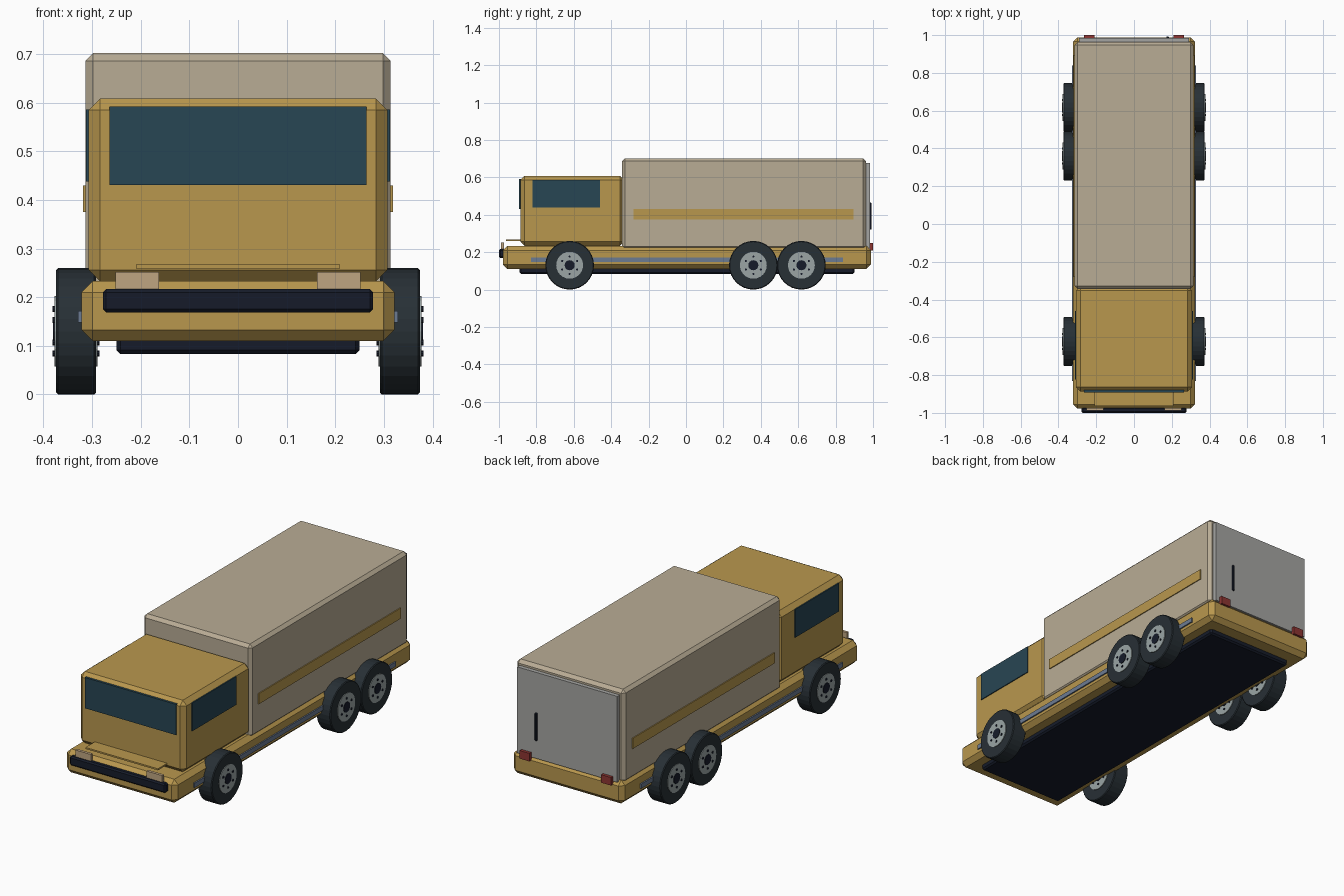
import bpy, bmesh, math
from mathutils import Matrix, Vector

if "Cube" in bpy.data.objects:
    bpy.data.objects.remove(bpy.data.objects["Cube"])


def mat(name, r, g, b):
    # colour given as display values, stored linear
    m = bpy.data.materials.new(name)
    m.diffuse_color = (r ** 2.2, g ** 2.2, b ** 2.2, 1)
    m.use_nodes = True
    m.node_tree.nodes["Principled BSDF"].inputs["Base Color"].default_value = m.diffuse_color
    return m


GOLD = mat("gold_paint", 0.72, 0.59, 0.31)
BEIGE = mat("cargo_beige", 0.72, 0.67, 0.58)
GLASS = mat("dark_glass", 0.17, 0.28, 0.33)
BLACK = mat("black_trim", 0.11, 0.13, 0.18)
RUBBER = mat("rubber", 0.17, 0.20, 0.22)
METAL = mat("wheel_metal", 0.60, 0.64, 0.64)
SILVER = mat("door_silver", 0.64, 0.64, 0.63)
BLUE = mat("blue_trim", 0.42, 0.48, 0.57)
LAMP = mat("lamp_cream", 0.74, 0.64, 0.50)
RED = mat("lamp_red", 0.55, 0.22, 0.21)


def finish(name, bm, material):
    bmesh.ops.recalc_face_normals(bm, faces=bm.faces)
    me = bpy.data.meshes.new(name)
    bm.to_mesh(me)
    bm.free()
    me.materials.append(material)
    ob = bpy.data.objects.new(name, me)
    bpy.context.collection.objects.link(ob)
    return ob


def box(name, x, y, z, material, bevel=0.0):
    # x, y, z are (min, max) ranges
    bm = bmesh.new()
    bmesh.ops.create_cube(bm, size=1)
    for v in bm.verts:
        v.co = Vector([(a + b) / 2 + c * (b - a) for c, (a, b) in zip(v.co, (x, y, z))])
    ob = finish(name, bm, material)
    if bevel:
        mod = ob.modifiers.new("chamfer", 'BEVEL')
        mod.width, mod.segments = bevel, 1
    return ob


def pair(name, x, y, z, material, bevel=0.0):
    for side, xr in (("right", x), ("left", (-x[1], -x[0]))):
        box(f"{name}_{side}", xr, y, z, material, bevel)


def add_disc(bm, radius, half, centre, sides):
    # cylinder along x
    m = Matrix.Translation(centre) @ Matrix.Rotation(math.pi / 2, 4, 'Y')
    bmesh.ops.create_cone(bm, cap_ends=True, segments=sides, radius1=radius,
                          radius2=radius, depth=half * 2, matrix=m)


def wheel(name, x, y):
    c = Vector((x, y, 0.13))
    # tyre
    bm = bmesh.new()
    add_disc(bm, 0.13, 0.041, c, 32)
    tyre = finish(name + "_tyre", bm, RUBBER)
    mod = tyre.modifiers.new("shoulder", 'BEVEL')
    mod.width, mod.segments = 0.004, 1
    # rim plates show on both faces
    bm = bmesh.new()
    add_disc(bm, 0.072, 0.0445, c, 24)
    finish(name + "_rim", bm, METAL)
    # hub cap and ring of bolts
    bm = bmesh.new()
    add_disc(bm, 0.027, 0.047, c, 16)
    for i in range(6):
        a = math.tau * i / 6 + math.pi / 6
        add_disc(bm, 0.006, 0.048, c + Vector((0, math.cos(a), math.sin(a))) * 0.046, 8)
    finish(name + "_hub", bm, BLACK)


# main bodies
box("chassis", (-0.322, 0.322), (-0.978, 0.988), (0.11, 0.233), GOLD, 0.023)
box("underbody", (-0.25, 0.25), (-0.89, 0.9), (0.083, 0.13), BLACK, 0.008)
box("cab", (-0.307, 0.307), (-0.886, -0.33), (0.233, 0.608), GOLD, 0.023)
box("cargo_box", (-0.314, 0.314), (-0.343, 0.963), (0.215, 0.702), BEIGE, 0.016)

# front details
box("hood_panel", (-0.21, 0.21), (-0.963, -0.87), (0.259, 0.267), GOLD)
box("front_bumper", (-0.278, 0.278), (-1.0, -0.97), (0.169, 0.217), BLACK, 0.007)
pair("headlight", (0.162, 0.252), (-0.988, -0.973), (0.205, 0.252), LAMP)
box("windshield", (-0.264, 0.264), (-0.892, -0.88), (0.431, 0.592), GLASS)

# side details
pair("side_window", (0.3, 0.312), (-0.822, -0.46), (0.438, 0.586), GLASS)
pair("cargo_stripe", (0.308, 0.319), (-0.281, 0.895), (0.375, 0.43), GOLD)
pair("side_rail", (0.316, 0.329), (-0.83, 0.84), (0.148, 0.172), BLUE)

# rear details
box("rear_door", (-0.29, 0.29), (0.955, 0.984), (0.225, 0.676), SILVER)
box("door_handle", (0.171, 0.185), (0.98, 0.992), (0.32, 0.465), BLACK, 0.003)
pair("tail_light", (0.208, 0.265), (0.98, 1.0), (0.208, 0.25), RED)

# wheels
for axle, y in (("front", -0.622), ("middle", 0.36), ("rear", 0.617)):
    for side, s in (("right", 1), ("left", -1)):
        wheel(f"{axle}_{side}_wheel", s * 0.333, y)
